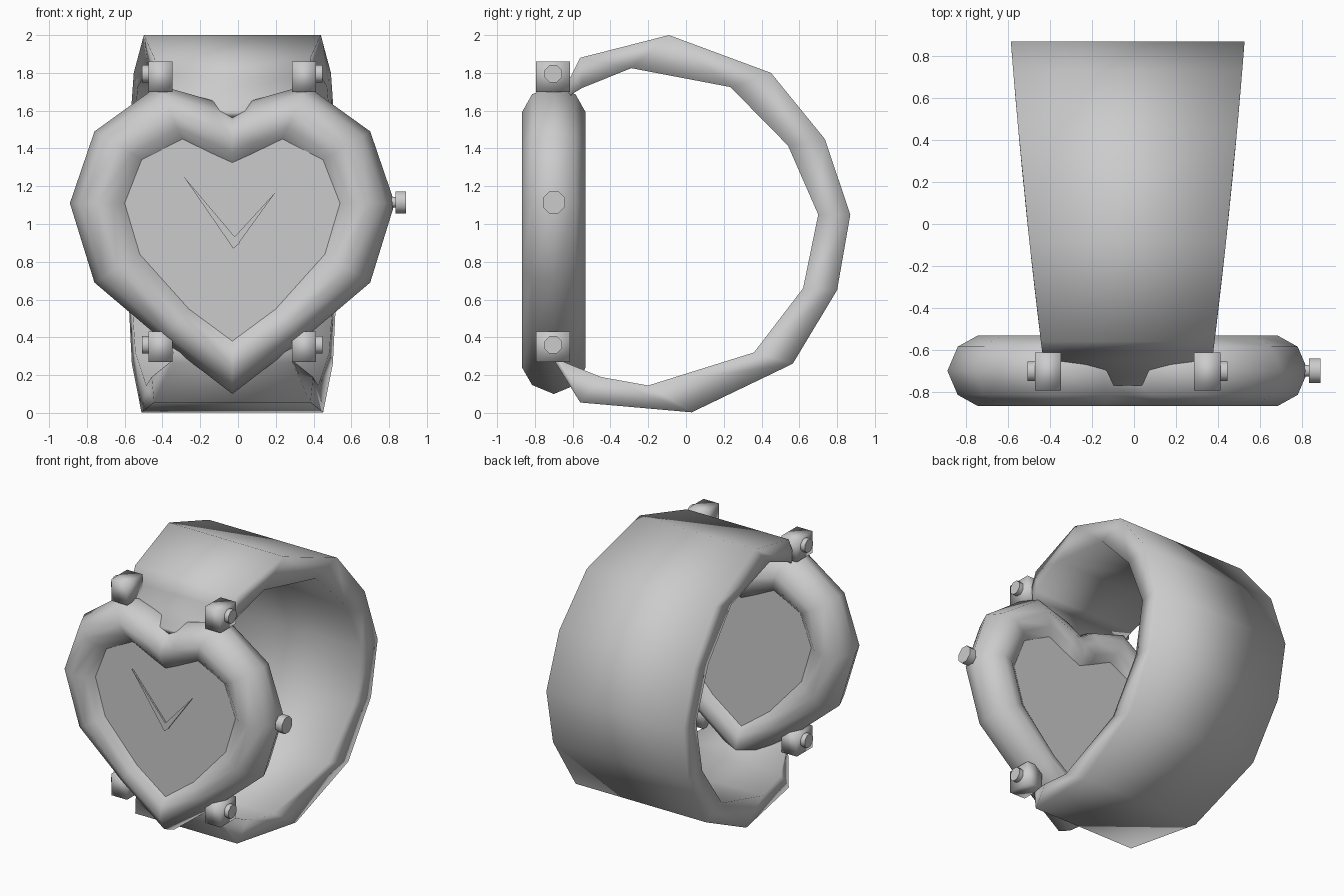
import bpy, math

if "Cube" in bpy.data.objects:
    bpy.data.objects.remove(bpy.data.objects["Cube"])

CX, CY = -0.03, -0.70      # centre line of the watch, depth of the case


def make(name, verts, faces, angle=55):
    me = bpy.data.meshes.new(name)
    me.from_pydata(verts, [], faces)
    ob = bpy.data.objects.new(name, me)
    bpy.context.collection.objects.link(ob)
    bpy.ops.object.select_all(action='DESELECT')
    ob.select_set(True)
    bpy.context.view_layer.objects.active = ob
    bpy.ops.object.mode_set(mode='EDIT')
    bpy.ops.mesh.select_all(action='SELECT')
    bpy.ops.mesh.normals_make_consistent(inside=False)
    bpy.ops.object.mode_set(mode='OBJECT')
    bpy.ops.object.shade_smooth_by_angle(angle=math.radians(angle))
    return ob


def grid_faces(rows, n):
    # quads between closed loops of n points
    return [(r * n + i, r * n + (i + 1) % n, (r + 1) * n + (i + 1) % n, (r + 1) * n + i)
            for r in range(rows - 1) for i in range(n)]


def rod_x(name, x0, x1, y, z, r, sides=8):
    loops = [(x, y + r * math.cos(math.tau * (i + .5) / sides),
              z + r * math.sin(math.tau * (i + .5) / sides))
             for x in (x0, x1) for i in range(sides)]
    caps = [tuple(range(sides)), tuple(range(sides, 2 * sides))]
    return make(name, loops, grid_faces(2, sides) + caps)


def heart(half):
    # half outline from bottom tip to top notch, mirrored into a loop
    return half + [(-x, z) for x, z in half[-2:0:-1]]


# heart case: rounded rim between outer and inner heart
outer = heart([(0, .10), (.37, .385), (.73, .69), (.86, 1.11), (.73, 1.49),
               (.39, 1.735), (.11, 1.655), (0, 1.585)])
inner = heart([(0, .38), (.23, .55), (.49, .84), (.57, 1.11), (.48, 1.34),
               (.265, 1.45), (.10, 1.37), (0, 1.325)])
section = [(1, -.10), (.80, -.145), (.5, -.168), (.17, -.115), (0, 0),
           (.17, .115), (.5, .168), (.80, .145), (1, .10)]
n = len(outer)
verts = [(CX + a[0] + (b[0] - a[0]) * t, CY + d, a[1] + (b[1] - a[1]) * t)
         for t, d in section for a, b in zip(outer, inner)]
make("heart_case_rim", verts, grid_faces(len(section), n), 100)

# dial and back plate closing the rim
dial = [(CX + x, CY + d, z) for d in (-.10, .10) for x, z in inner]
make("dial", dial, [tuple(range(n)), tuple(range(n, 2 * n))] + grid_faces(2, n), 30)


# hands: slim wedges just in front of the dial
def hand(name, pts):
    v = [(x, y, z) for y in (CY - .12, CY - .108) for x, z in pts]
    make(name, v, [(0, 1, 2), (3, 4, 5)] + grid_faces(2, 3), 30)


hand("hour_hand", [(-.02, .93), (.005, .90), (.20, 1.17)])
hand("minute_hand", [(-.025, .87), (.01, .90), (-.29, 1.255)])

# strap: side profile with matching outer and inner points, widening to the back
out_p = [(-.77, 1.60), (-.67, 1.67), (-.61, 1.78), (-.56, 1.88), (-.09, 2.0), (.45, 1.80),
         (.735, 1.45), (.87, 1.05), (.80, .65), (.565, .26), (.03, .003), (-.56, .055),
         (-.69, .265), (-.72, .32)]
in_p = [(-.76, 1.56), (-.66, 1.62), (-.60, 1.69), (-.55, 1.72), (-.29, 1.825), (.235, 1.725),
        (.54, 1.415), (.70, 1.05), (.62, .66), (.36, .32), (-.20, .145), (-.45, .19),
        (-.66, .275), (-.70, .35)]


def half_width(y):
    # stays inside the lugs at the ends
    return .478 + .105 * y - .016 * y * y - (.08 if y < -.65 else 0)


verts = []
for (oy, oz), (iy, iz) in zip(out_p, in_p):
    wo, wi = half_width(oy), half_width(iy)
    verts += [(CX - wo, oy, oz), (CX + wo, oy, oz), (CX + wi, iy, iz), (CX - wi, iy, iz)]
k = len(out_p)
make("strap", verts, grid_faces(k, 4) + [(0, 1, 2, 3), tuple(range(4 * k - 4, 4 * k))], 120)

# four lugs with pin heads on their outer sides
for side, sn in ((-1, "left"), (1, "right")):
    for z, pz, zn in ((1.78, 1.795, "upper"), (.35, .36, "lower")):
        x = CX + side * .38
        hx, hy, hz = .063, .09, .08
        v = [(x + a * hx, CY - .003 + b * hy, z + c * hz) for c in (-1, 1)
             for a, b in ((-1, -1), (1, -1), (1, 1), (-1, 1))]
        make(f"lug_{zn}_{sn}", v, grid_faces(2, 4) + [(0, 1, 2, 3), (4, 5, 6, 7)], 100)
        rod_x(f"pin_{zn}_{sn}", x + side * .04, x + side * .097, CY - .003, pz, .05)

# winding crown on its stem
rod_x("crown_stem", .78, .85, CY, 1.115, .03)
rod_x("crown", .835, .89, CY, 1.115, .063)
